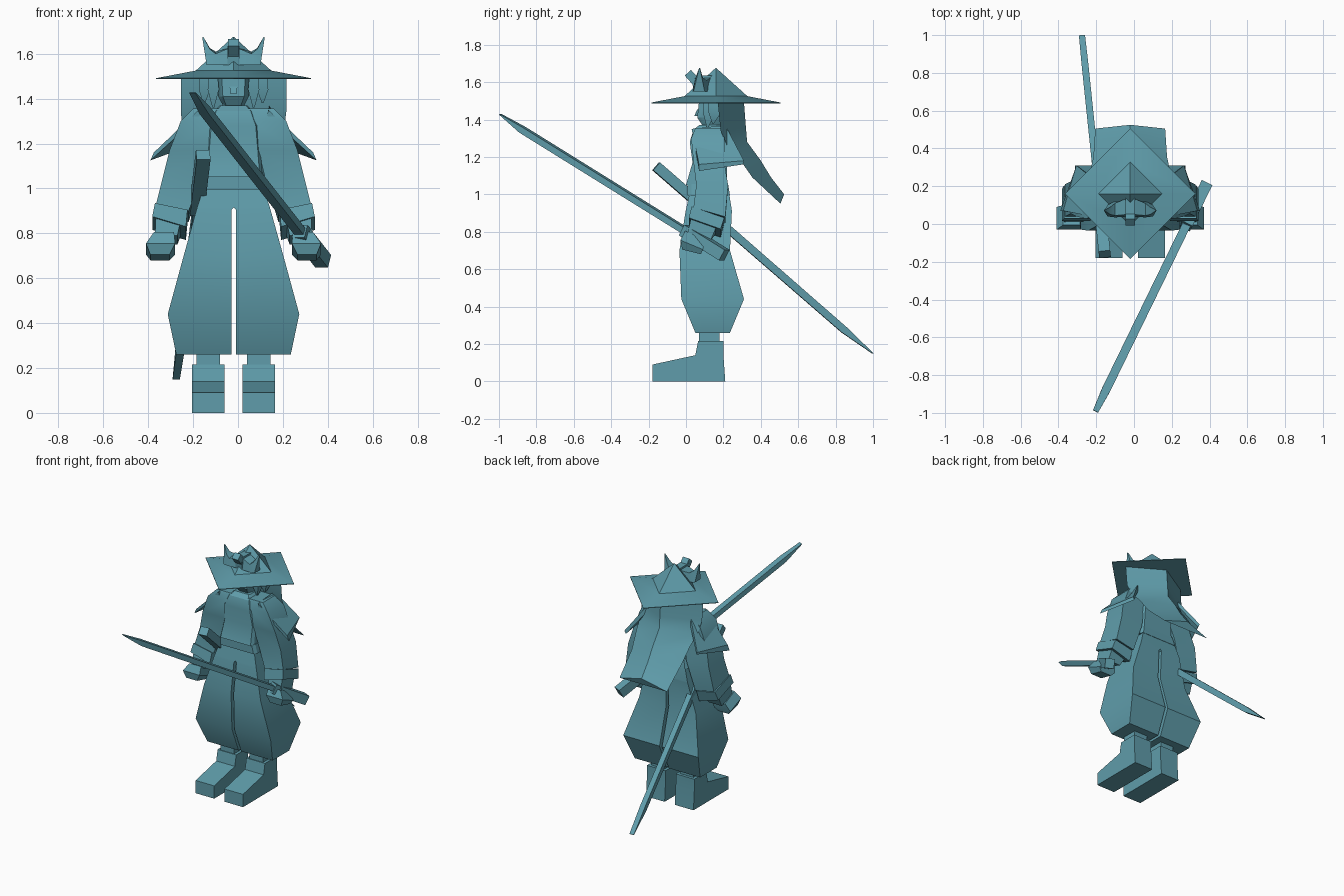
import bpy, bmesh, math
from mathutils import Vector

CX = -0.02  # symmetry plane of the figure
teal = bpy.data.materials.new("teal")
teal.diffuse_color = (0.115, 0.335, 0.405, 1)


def make(name, verts, faces):
    bm = bmesh.new()
    vs = [bm.verts.new(v) for v in verts]
    for f in faces:
        bm.faces.new([vs[i] for i in f])
    bmesh.ops.recalc_face_normals(bm, faces=bm.faces)
    me = bpy.data.meshes.new(name)
    bm.to_mesh(me)
    bm.free()
    me.materials.append(teal)
    ob = bpy.data.objects.new(name, me)
    bpy.context.collection.objects.link(ob)
    bpy.ops.object.select_all(action='DESELECT')
    ob.select_set(True)
    bpy.context.view_layer.objects.active = ob
    bpy.ops.object.shade_smooth_by_angle(angle=math.radians(30))
    return ob


def loft(name, rings, pair=False):
    """Skin rings of points (x measured from the symmetry plane)."""
    n = len(rings[0])
    faces = [list(range(n)), list(range(len(rings) * n - n, len(rings) * n))]
    for r in range(len(rings) - 1):
        for i in range(n):
            j = (i + 1) % n
            faces.append([r * n + i, r * n + j, r * n + n + j, r * n + n + i])
    pts = [p for ring in rings for p in ring]
    for label, s in ((("left_" + name, -1), ("right_" + name, 1)) if pair else ((name, 1),)):
        make(label, [(CX + s * x, y, z) for x, y, z in pts], faces)


def rect(x0, x1, y0, y1, z, tilt=0.0, skew=0.0):
    """Four-sided ring; tilt lowers the back edge, skew lowers the inner edge."""
    return [(x0, y0, z - skew), (x1, y0, z), (x1, y1, z - tilt), (x0, y1, z - tilt - skew)]


def octo(w, y0, y1, z, c=0.3):
    """Chamfered ring, symmetric in x."""
    k, d = w * (1 - c), (y1 - y0) * c
    return [(-k, y0, z), (k, y0, z), (w, y0 + d, z), (w, y1 - d, z),
            (k, y1, z), (-k, y1, z), (-w, y1 - d, z), (-w, y0 + d, z)]


def rod(name, a, b, sections):
    """Bar from a to b; sections are (t, width, height, rise)."""
    a, b = Vector(a), Vector(b)
    d = (b - a).normalized()
    s = d.cross(Vector((0, 0, 1))).normalized()
    u = s.cross(d)
    rings = []
    for t, w, h, rise in sections:
        c = a.lerp(b, t) + u * rise - Vector((CX, 0, 0))
        rings.append([c + s * w * i + u * h * j for i, j in ((-.5, -.5), (.5, -.5), (.5, .5), (-.5, .5))])
    loft(name, rings)


# Boots: side profile extruded across
profile = [(-.18, 0), (.21, 0), (.20, .14), (.20, .215), (.065, .215), (.05, .14), (-.18, .09)]
loft("boot", [[(x, y, z) for y, z in profile] for x in (.04, .185)], pair=True)
loft("ankle", [rect(.06, .165, .07, .18, z) for z in (.2, .3)], pair=True)

# Wide trousers: one box-shaped half each side, slit in the middle
loft("trouser_half", [rect(inner, w, y0, y1, z) for z, inner, w, y0, y1 in (
    (.26, .01, .255, .05, .235), (.44, .01, .293, -.025, .31), (.70, .01, .222, -.035, .235),
    (.905, .01, .165, -.003, .245), (.915, 0, .162, -.001, .245), (1.01, 0, .132, .02, .23))], pair=True)

# Belt, torso, neck
loft("belt", [octo(.15, .008, .235, .995, .1), octo(.135, .008, .225, 1.055, .1)])
loft("torso", [octo(.13, .0, .22, 1.05, .1), octo(.12, .035, .22, 1.17, .1),
               octo(.11, .02, .215, 1.28, .1), octo(.085, .04, .21, 1.345, .1), octo(.06, .07, .2, 1.37, .1)])
loft("neck", [octo(.05, .09, .19, z) for z in (1.33, 1.42)])

# Sleeves, cuffs and hands
loft("sleeve", [rect(.06, .18, .05, .2, 1.355), rect(.08, .235, .028, .205, 1.30),
                rect(.11, .285, .04, .205, 1.17), rect(.14, .315, .055, .225, 1.05),
                rect(.20, .345, .04, .21, .93, .05, .03)], pair=True)
loft("cuff", [rect(.205, .35, .03, .205, .935, .06, .03),
              rect(.212, .362, .015, .185, .875, .06, .045)], pair=True)
loft("wrist", [rect(.235, .345, .03, .16, .89, .07, .03),
               rect(.25, .35, .01, .13, .79, .04)], pair=True)
loft("hand", [rect(.265, .355, -.005, .10, .805, .05), rect(.26, .39, -.03, .09, .755, .05),
              rect(.285, .37, -.02, .08, .705, .025)], pair=True)

# Sloping shoulder plates
plate = [(.155, .03, 1.35), (.16, .21, 1.37), (.285, .31, 1.18), (.355, .07, 1.16)]
under = [(.15, .035, 1.325), (.15, .21, 1.34), (.275, .305, 1.16), (.37, .07, 1.125)]
loft("shoulder_plate", [plate, under], pair=True)

# Head with a short pointed face
loft("head", [octo(.045, .09, .2, 1.365), octo(.068, .06, .21, 1.41), octo(.075, .07, .22, 1.5)])
loft("nose", [rect(-.018, .018, .06, .09, 1.455), rect(-.012, .012, .045, .09, 1.42)])

# Side locks beside the face
for i, (x, y, z) in enumerate(((.09, .09, 1.36), (.13, .12, 1.38))):
    loft("hair_lock_%d" % (i + 1), [rect(x - .02, x + .02, y, y + .08, 1.5),
                                   rect(x - .025, x + .025, y, y + .07, 1.44),
                                   rect(x - .004, x + .004, y + .02, y + .03, z)], pair=True)

# Long hair sweeping down the back, ridged along its middle
rings = []
for w, yf, zf, yb, zb in ((.235, .17, 1.49, .31, 1.49), (.235, .185, 1.34, .32, 1.36),
                          (.225, .22, 1.26, .327, 1.28), (.21, .285, 1.19, .40, 1.18),
                          (.195, .355, 1.09, .455, 1.09), (.185, .505, .95, .525, 1.0)):
    rings.append([(-w, yf, zf), (0, yb, zb), (w, yf, zf)])
loft("long_hair", rings)


# Four-cornered straw hat
def diamond(r, z):
    return [(r, .16, z), (0, .16 + r, z), (-r, .16, z), (0, .16 - r, z)]


loft("hat", [diamond(.345, 1.487), diamond(.345, 1.491), diamond(.168, 1.525), diamond(.002, 1.675)])

# Horned crest on the hat front
loft("crest", [rect(-.026, .026, .04, .15, 1.55), rect(-.026, .026, .03, .15, 1.635)])
rod("crest_bar", (CX, .01, 1.65), (CX, .09, 1.56), ((0, .05, .045, 0), (1, .05, .045, 0)))
loft("horn", [[(.02, .04, 1.55), (.02, .135, 1.55), (.02, .135, 1.625), (.02, .05, 1.625)],
              [(.08, .035, 1.55), (.085, .12, 1.55), (.08, .11, 1.61), (.08, .045, 1.60)],
              [(.12, .04, 1.55), (.12, .1, 1.55), (.105, .09, 1.625), (.105, .05, 1.62)],
              [(.139, .07, 1.672), (.137, .075, 1.672), (.135, .075, 1.676), (.135, .07, 1.676)]], pair=True)

# Drawn sword in the right-hand fist
a, b = (-.205, -.995, 1.42), (.38, .205, .675)
rod("sword_blade", a, b, ((0, .03, .004, .008), (.10, .046, .034, 0), (.84, .046, .034, 0)))
rod("sword_grip", a, b, ((.82, .062, .065, 0), (1, .062, .065, 0)))

# Second sword tucked through the belt
a, b = (-.155, -.16, 1.15), (-.275, .995, .145)
rod("belt_sword_grip", a, b, ((0, .062, .055, 0), (.25, .062, .055, 0)))
rod("belt_sword_blade", a, b, ((.2, .036, .042, 0), (.87, .036, .038, 0), (1, .032, .004, .006)))
